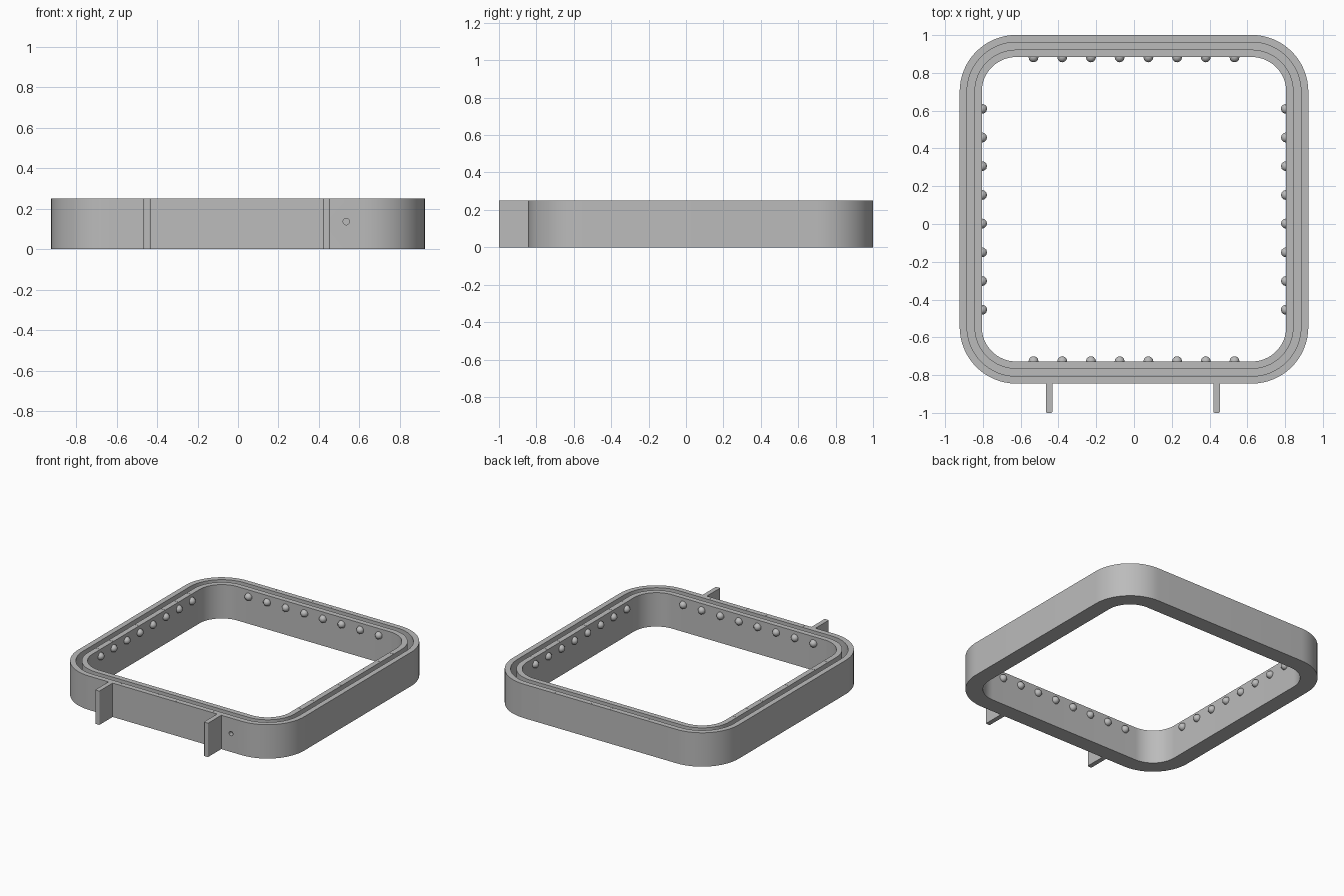
import bpy, bmesh, math
from mathutils import Matrix

if "Cube" in bpy.data.objects:
    bpy.data.objects.remove(bpy.data.objects["Cube"])

HEIGHT, FLOOR, CY = 0.25, 0.05, 0.078
HALF, RADIUS, WALL = 0.923, 0.30, 0.039

grey = bpy.data.materials.new("plain_grey")
grey.use_nodes = True
colour = (0.5, 0.5, 0.5, 1)
grey.diffuse_color = colour
grey.node_tree.nodes["Principled BSDF"].inputs["Base Color"].default_value = colour


def finish(bm, name, smooth=True):
    bmesh.ops.recalc_face_normals(bm, faces=bm.faces)
    mesh = bpy.data.meshes.new(name)
    bm.to_mesh(mesh)
    bm.free()
    mesh.materials.append(grey)
    ob = bpy.data.objects.new(name, mesh)
    bpy.context.collection.objects.link(ob)
    if smooth:
        bpy.ops.object.select_all(action='DESELECT')
        bpy.context.view_layer.objects.active = ob
        ob.select_set(True)
        bpy.ops.object.shade_smooth_by_angle(angle=math.radians(35))
    return ob


def box(name, centre, size):
    bm = bmesh.new()
    bmesh.ops.create_cube(bm, size=1, matrix=Matrix.Translation(centre) @ Matrix.Diagonal((*size, 1)))
    return finish(bm, name, False)


def rounded_loop(bm, inset, z, steps=16):
    r, c = RADIUS - inset, HALF - RADIUS
    verts = []
    for q, (sx, sy) in enumerate([(1, 1), (-1, 1), (-1, -1), (1, -1)]):
        for i in range(steps + 1):
            a = (q + i / steps) * math.pi / 2
            verts.append(bm.verts.new((sx * c + r * math.cos(a), CY + sy * c + r * math.sin(a), z)))
    return verts


# Double-walled frame with a channel open at the top
bm = bmesh.new()
profile = [(0, 0), (0, HEIGHT), (WALL, HEIGHT), (WALL, FLOOR),
           (2 * WALL, FLOOR), (2 * WALL, HEIGHT), (3 * WALL, HEIGHT), (3 * WALL, 0)]
loops = [rounded_loop(bm, inset, z) for inset, z in profile]
for a, b in zip(loops, loops[1:] + loops[:1]):
    for i in range(len(a)):
        j = (i + 1) % len(a)
        bm.faces.new((a[i], a[j], b[j], b[i]))
frame = finish(bm, "channel_frame")

# Cable hole through the front outer wall
bm = bmesh.new()
bmesh.ops.create_cone(bm, cap_ends=True, segments=16, radius1=0.016, radius2=0.016, depth=0.06,
                      matrix=Matrix.Translation((0.535, CY - HALF, 0.136)) @ Matrix.Rotation(math.pi / 2, 4, 'X'))
cutter = finish(bm, "hole_cutter", False)
cutter.hide_render = True
cut = frame.modifiers.new("cable_hole", 'BOOLEAN')
cut.object, cut.operation, cut.solver = cutter, 'DIFFERENCE', 'EXACT'
bpy.context.view_layer.objects.active = frame
bpy.ops.object.modifier_apply(modifier=cut.name)
bpy.data.objects.remove(cutter)

# Lamp domes along the four inner faces
inner = HALF - 3 * WALL
for side in range(4):
    turn = Matrix.Translation((0, CY, 0)) @ Matrix.Rotation(side * math.pi / 2, 4, 'Z')
    bm = bmesh.new()
    for i in range(8):
        spot = turn @ Matrix.Translation(((i - 3.5) * 0.152, inner, 0.2)) @ Matrix.Rotation(math.pi / 2, 4, 'X')
        bmesh.ops.create_uvsphere(bm, u_segments=10, v_segments=6, radius=0.028, matrix=spot)
    finish(bm, "lamps_" + ["back", "right", "front", "left"][side])

# Fine seam marks on top of the walls
for s in (-1, 1):
    for x in (-0.38, -0.08, 0.08, 0.38):
        box("outer_seam", (x, CY + s * (HALF - WALL / 2), HEIGHT), (0.005, 0.026, 0.002))
    for i in (-3.5, -2.5, -0.5, 1.5, 2.5, 3.5):
        box("inner_seam", (s * (HALF - 2.5 * WALL), CY + i * 0.152, HEIGHT), (0.03, 0.005, 0.002))

# Upright mounting tabs at the front
for name, x in (("right_tab", -0.449), ("left_tab", 0.438)):
    tab = box(name, (x, -0.92, HEIGHT / 2), (0.034, 0.16, HEIGHT))
    bm = bmesh.new()
    bm.from_mesh(tab.data)
    edges = [e for e in bm.edges if all(v.co.y < -0.95 for v in e.verts)
             and abs(e.verts[0].co.z - e.verts[1].co.z) > 0.1]
    bmesh.ops.bevel(bm, geom=edges, offset=0.007, segments=3, profile=0.5, affect='EDGES')
    bm.to_mesh(tab.data)
    bm.free()
